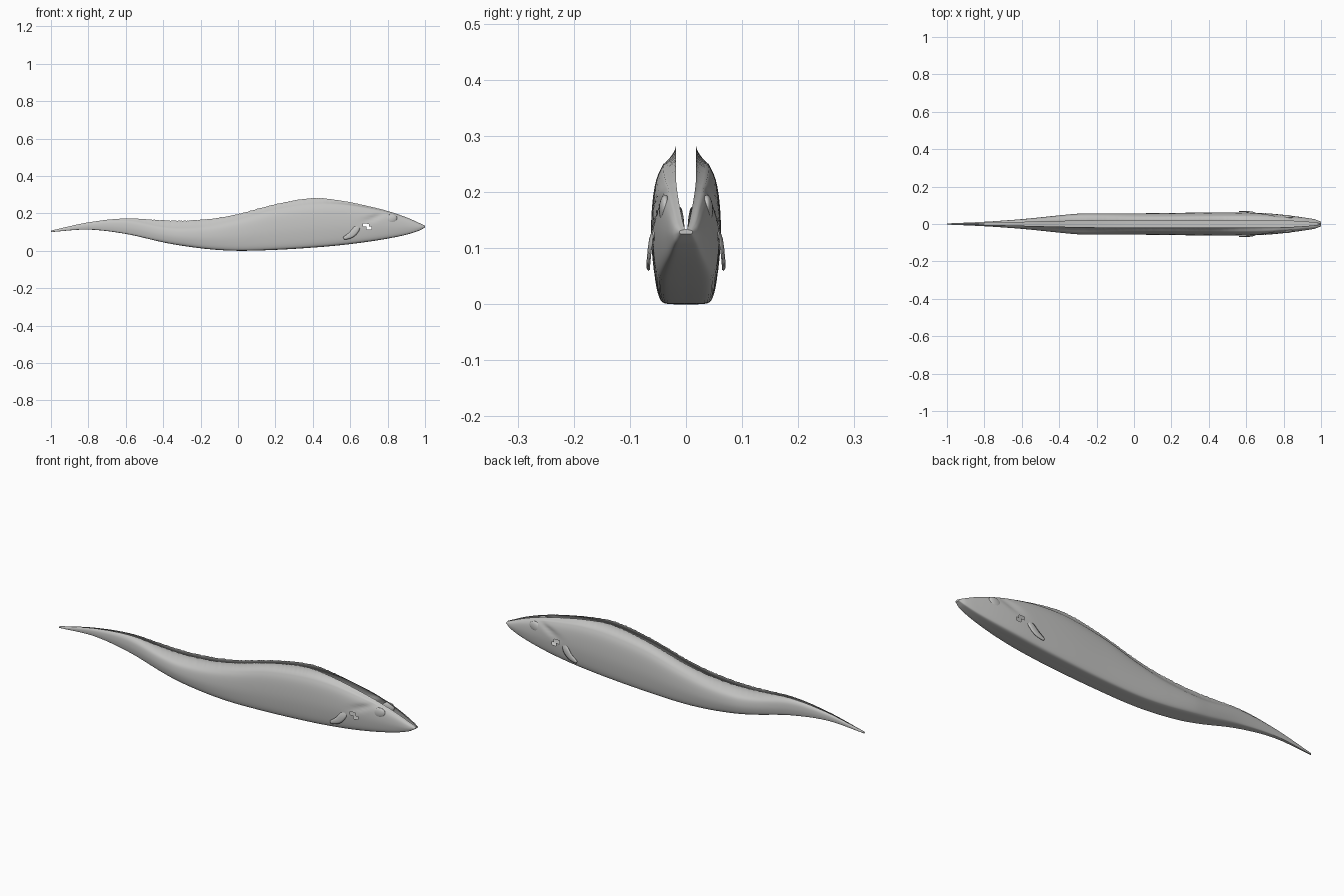
import bpy, bmesh, math, random
from mathutils import Vector

random.seed(4)
old = bpy.data.objects.get("Cube")
if old:
    bpy.data.objects.remove(old, do_unlink=True)

# One plain grey for the whole animal
grey = bpy.data.materials.new("plain grey")
grey.use_nodes = True
grey.diffuse_color = (0.55, 0.55, 0.54, 1)
grey.node_tree.nodes["Principled BSDF"].inputs["Base Color"].default_value = grey.diffuse_color

# Stations from tail to snout: x, belly, shoulder ridge, crest, half width, half gap (thousandths)
STATIONS = [
    (-1000, 100, 104, 108, 3, 1),
    (-800, 113, 146, 152, 12, 4),
    (-600, 90, 162, 173, 26, 9),
    (-400, 45, 132, 164, 46, 14),
    (-300, 27, 126, 162, 55, 16),
    (-150, 8, 136, 172, 57, 18),
    (0, 0, 165, 198, 57, 18),
    (200, 5, 218, 250, 59, 18),
    (400, 17, 246, 283, 62, 18),
    (550, 30, 247, 269, 62, 18),
    (680, 46, 230, 243, 59, 18),
    (800, 65, 205, 213, 49, 17),
    (900, 86, 174, 179, 36, 12),
    (970, 108, 145, 148, 24, 6),
    (1000, 125, 132, 134, 12, 2),
]
# Flank profile: share of the half width, share of the height up to the ridge
FLANK = [(0, 0), (0.35, 0), (0.66, 0.01), (0.82, 0.06), (0.93, 0.2), (1, 0.45),
         (0.96, 0.7), (0.85, 0.88), (0.66, 1)]


def curve(points, t):
    """Smooth curve through points, t counted in spans."""
    i = min(int(t), len(points) - 2)
    u = t - i
    a, b = Vector(points[i]), Vector(points[i + 1])
    before = Vector(points[i - 1]) if i > 0 else a
    after = Vector(points[i + 2]) if i + 2 < len(points) else b
    m, n = (b - before) / 2, (after - a) / 2
    return (a * (2*u**3 - 3*u**2 + 1) + m * (u**3 - 2*u**2 + u)
            + b * (3*u**2 - 2*u**3) + n * (u**3 - u**2))


def station(x):
    """Measures of the body at x, with slopes suited to uneven spacing."""
    rows = [[v / 1000 for v in row] for row in STATIONS]
    i = max(k for k in range(len(rows) - 1) if rows[k][0] <= x or k == 0)

    def slope(k):
        p, q = rows[max(k - 1, 0)], rows[min(k + 1, len(rows) - 1)]
        return [(e - d) / (q[0] - p[0]) for d, e in zip(p, q)]
    a, b = rows[i], rows[i + 1]
    h = b[0] - a[0]
    u = (x - a[0]) / h
    m, n = slope(i), slope(i + 1)
    return [a[k]*(2*u**3 - 3*u**2 + 1) + b[k]*(3*u**2 - 2*u**3)
            + h*m[k]*(u**3 - 2*u**2 + u) + h*n[k]*(u**3 - u**2) for k in range(1, 6)]


def dent(x, z):
    """Groove of the gill cover, running up to the brow."""
    line = 0.15 + 0.35 * (x - 0.65)
    along = math.exp(-((x - 0.73) / 0.06) ** 2)
    return 1 - 0.13 * along * math.exp(-((z - line) / 0.014) ** 2)


def section(x):
    """Half cross-section from belly to crest."""
    belly, ridge, crest, width, gap = station(x)
    gap = min(gap, width * 0.6)
    half = []
    steps = 24
    for k in range(steps + 1):
        y, z = curve(FLANK, k / steps * (len(FLANK) - 1))
        z = belly + z * (ridge - belly)
        half.append((max(y, 0) * width * dent(x, z), z))
    start = half[-1][0]
    crest -= random.uniform(0, 0.1) * max(crest - ridge, 0)
    for k in range(1, 6):
        u = k / 5
        half.append((gap + (start - gap) * (1 - u) ** 1.6, ridge + (crest - ridge) * u))
    return half


def finish(bm, name, angle=40):
    mesh = bpy.data.meshes.new(name)
    bm.to_mesh(mesh)
    bm.free()
    obj = bpy.data.objects.new(name, mesh)
    bpy.context.collection.objects.link(obj)
    mesh.materials.append(grey)
    bpy.ops.object.select_all(action="DESELECT")
    obj.select_set(True)
    bpy.context.view_layer.objects.active = obj
    bpy.ops.object.shade_smooth_by_angle(angle=math.radians(angle))
    return obj


# Body: hollow shell, open along the back between two ragged crests
bm = bmesh.new()
rings = []
COUNT = 320
for i in range(COUNT + 1):
    x = -1 + 2 * i / COUNT
    half = section(x)
    outline = [(-y, z) for y, z in reversed(half[1:])] + half
    rings.append([bm.verts.new((x, y, z)) for y, z in outline])
for a, b in zip(rings, rings[1:]):
    for k in range(len(a) - 1):
        bm.faces.new((a[k], b[k], b[k + 1], a[k + 1]))
bm.faces.new(rings[-1])
bm.faces.new(list(reversed(rings[0])))


# Gill slits: slanted openings behind the head
def in_gill(face):
    c = face.calc_center_median()
    dx, dz = c.x - 0.69, c.z - 0.13
    along, across = dx * 0.85 - dz * 0.5, dx * 0.5 + dz * 0.85
    return abs(c.y) > 0.02 and (along / 0.028) ** 2 + (across / 0.009) ** 2 < 1


bmesh.ops.delete(bm, geom=[f for f in bm.faces if in_gill(f)], context="FACES")
finish(bm, "body", 50)

# Pectoral fins: curved thin leaves, mirrored
SPINE = [(0.645, 0.05, 0.145), (0.632, 0.061, 0.115), (0.605, 0.065, 0.085), (0.565, 0.066, 0.066)]
for side, label in ((1, "left"), (-1, "right")):
    bm = bmesh.new()
    rows = []
    for i in range(17):
        t = i / 16
        p = curve(SPINE, t * 3)
        d = curve(SPINE, min(t * 3 + 0.1, 3)) - curve(SPINE, max(t * 3 - 0.1, 0))
        across = Vector((d.z, 0, -d.x)).normalized()
        w = 0.004 + 0.014 * math.sin(math.pi * min(t * 0.85 + 0.1, 1))
        row = []
        for s in (-1, -0.5, 0, 0.5, 1):
            q = p + across * w * s
            row.append(bm.verts.new((q.x, side * (q.y + 0.003 * (1 - s * s)), q.z)))
        rows.append(row)
    for a, b in zip(rows, rows[1:]):
        for k in range(4):
            bm.faces.new((a[k], a[k + 1], b[k + 1], b[k]))
    fin = finish(bm, label + "_pectoral_fin")
    solid = fin.modifiers.new("thickness", "SOLIDIFY")
    solid.thickness = 0.003
    solid.offset = 0

    # Eye: low bulge on the side of the head
    bm = bmesh.new()
    bmesh.ops.create_uvsphere(bm, u_segments=32, v_segments=16, radius=1)
    for v in bm.verts:
        v.co = (0.815 + 0.036 * v.co.x, side * (0.037 + 0.011 * v.co.y),
                0.168 + 0.026 * v.co.z + 0.006 * v.co.x)
    finish(bm, label + "_eye", 60)
